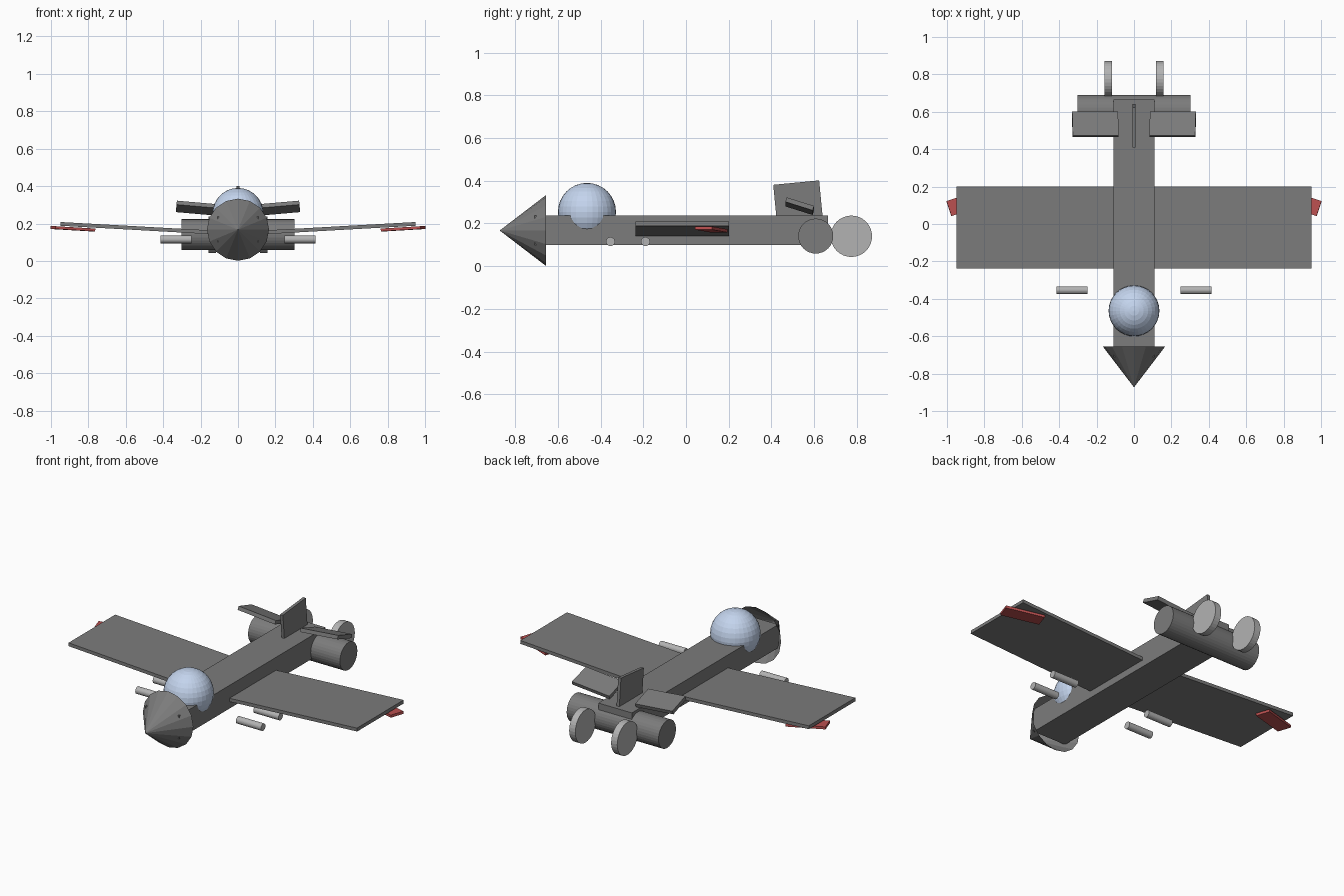
import bpy
from math import radians, pi

if "Cube" in bpy.data.objects:
    bpy.data.objects.remove(bpy.data.objects["Cube"])


def material(name, r, g, b):
    m = bpy.data.materials.new(name)
    m.diffuse_color = (r, g, b, 1)
    m.use_nodes = True
    m.node_tree.nodes["Principled BSDF"].inputs["Base Color"].default_value = m.diffuse_color
    return m


DARK = material("dark_grey", 0.2, 0.2, 0.2)
LIGHT = material("light_grey", 0.45, 0.45, 0.45)
RED = material("red", 0.5, 0.08, 0.08)
GLASS = material("pale_blue", 0.55, 0.66, 0.85)


def finish(name, mat):
    ob = bpy.context.object
    ob.name = name
    ob.data.materials.append(mat)
    return ob


def box(name, loc, size, mat, rot=(0, 0, 0)):
    bpy.ops.mesh.primitive_cube_add(size=1, location=loc, rotation=[radians(a) for a in rot])
    ob = finish(name, mat)
    ob.scale = size
    return ob


def rod(name, loc, radius, length, mat):
    # cylinder lying along x
    bpy.ops.mesh.primitive_cylinder_add(vertices=32, radius=radius, depth=length,
                                        location=loc, rotation=(0, pi / 2, 0))
    return finish(name, mat)


# fuselage and upright tail fin
box("fuselage", (0, -0.022, 0.169), (0.22, 1.376, 0.138), DARK)
box("tail_fin", (0, 0.526, 0.292), (0.018, 0.216, 0.2), DARK, (5.5, 0, 0))

# hollow nose cone
bpy.ops.mesh.primitive_cone_add(vertices=16, radius1=0.166, radius2=0, depth=0.217,
                                end_fill_type='NOTHING',
                                location=(0, -0.7645, 0.167), rotation=(pi / 2, 0, 0))
finish("nose_cone", DARK)

# canopy bubble
bpy.ops.mesh.primitive_uv_sphere_add(segments=32, ring_count=16, radius=0.136,
                                     location=(0, -0.464, 0.254))
finish("canopy", GLASS)

# cross engine at the tail
rod("tail_engine", (0, 0.608, 0.141), 0.082, 0.604, DARK)

for s, side in ((-1, "left"), (1, "right")):
    # main wing with slight dihedral
    box(side + "_wing", (s * 0.5, -0.018, 0.173), (0.9, 0.438, 0.02), DARK, (0, -3.2 * s, 0))
    # swept red wing tip
    box(side + "_wing_tip", (s * 0.883, 0.118, 0.172), (0.225, 0.084, 0.015), RED,
        (0, -3.2 * s, -18.6 * s))
    # tailplane, pitched nose up
    box(side + "_tailplane", (s * 0.207, 0.533, 0.281), (0.246, 0.134, 0.022), DARK,
        (-17.5, -5 * s, 0))
    # rear wheel
    rod(side + "_rear_wheel", (s * 0.138, 0.775, 0.14), 0.097, 0.04, LIGHT)
    # small under-wing rods
    for y, place in ((-0.354, "front"), (-0.19, "back")):
        rod(f"{side}_{place}_rod", (s * 0.331, y, 0.115), 0.021, 0.165, LIGHT)
